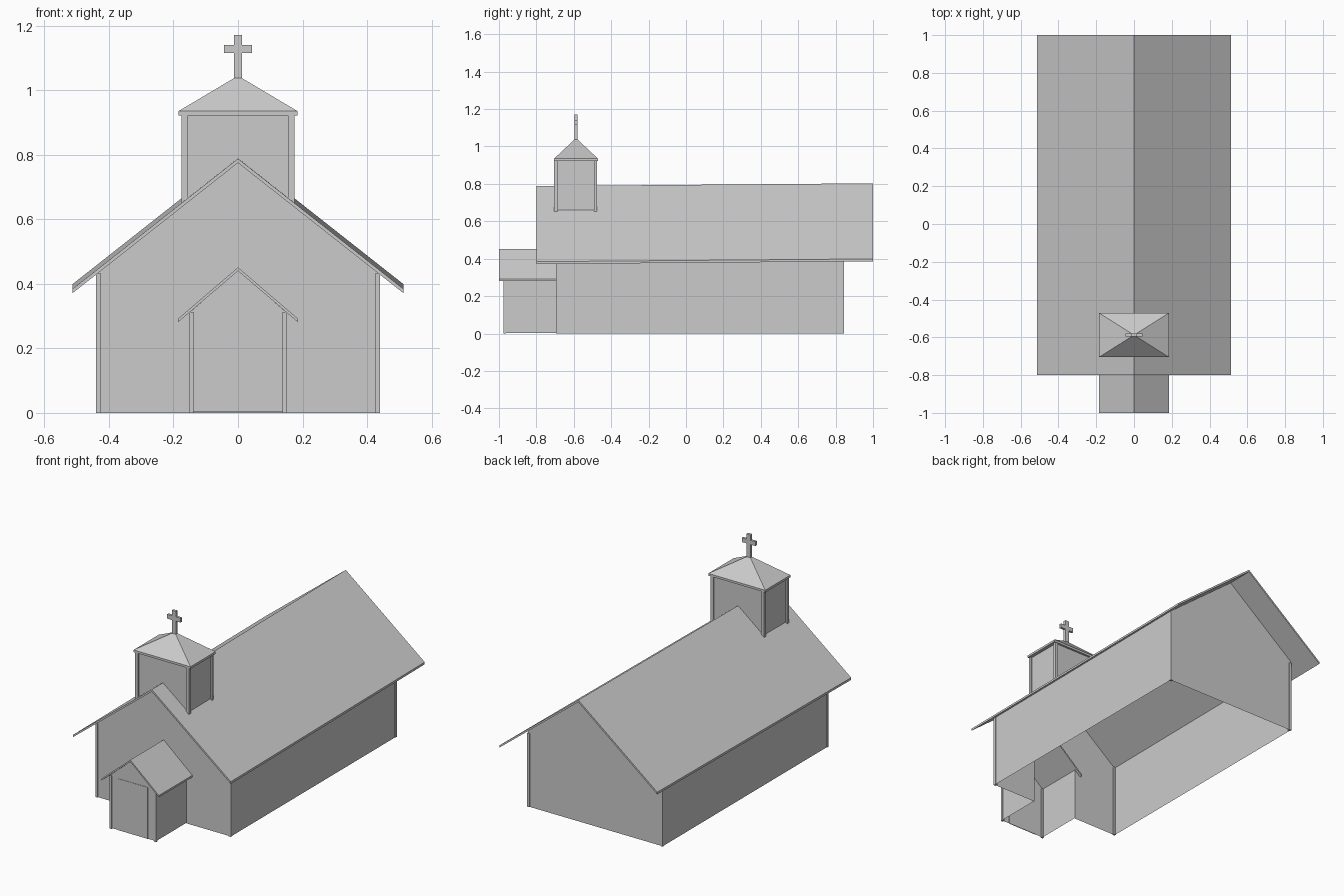
import bpy

if "Cube" in bpy.data.objects:
    bpy.data.objects.remove(bpy.data.objects["Cube"])


def mesh(name, verts, faces):
    me = bpy.data.meshes.new(name)
    me.from_pydata(verts, [], faces)
    me.update()
    ob = bpy.data.objects.new(name, me)
    bpy.context.collection.objects.link(ob)
    return ob


def box(name, x0, x1, y0, y1, z0, z1):
    v = [(x, y, z) for z in (z0, z1) for x, y in ((x0, y0), (x1, y0), (x1, y1), (x0, y1))]
    f = [(3, 2, 1, 0), (4, 5, 6, 7)] + [(i, (i + 1) % 4, (i + 1) % 4 + 4, i + 4) for i in range(4)]
    return mesh(name, v, f)


def gable_roof(name, w, y0, y1, ridge, eave, t, rise=0.0):
    # chevron section swept along y, the back end lifted by rise
    sec = [(-w, eave), (0, ridge), (w, eave), (w, eave - t), (0, ridge - t), (-w, eave - t)]
    v = [(x, y0, z) for x, z in sec] + [(x, y1, z + rise) for x, z in sec]
    f = [(i, i + 6, (i + 1) % 6 + 6, (i + 1) % 6) for i in range(6)]
    f += [(0, 1, 4, 5), (1, 2, 3, 4), (11, 10, 7, 6), (10, 9, 8, 7)]
    return mesh(name, v, f)


def wall_xz(name, outline, y, flip=False):
    idx = list(range(len(outline)))
    return mesh(name, [(x, y, z) for x, z in outline], [idx[::-1] if flip else idx])


def side_wall(name, x, y0, y1, z0, z1, z1_back=None):
    v = [(x, y0, z0), (x, y1, z0), (x, y1, z1_back or z1), (x, y0, z1)]
    return mesh(name, v, [(0, 1, 2, 3) if x > 0 else (3, 2, 1, 0)])


# nave walls, open underneath; the front has a gabled opening into the porch
front_outline = [(-.437, 0), (-.148, 0), (-.148, .313), (0, .441), (.148, .313), (.148, 0),
                 (.437, 0), (.437, .432), (0, .776), (-.437, .432)]
back_outline = [(-.437, 0), (.437, 0), (.437, .445), (0, .789), (-.437, .445)]
wall_xz("nave_front_wall", front_outline, -.69)
wall_xz("nave_back_wall", back_outline, .84, True)
for s, side in ((-1, "left"), (1, "right")):
    side_wall("nave_wall_" + side, s * .437, -.69, .84, 0, .432, .445)

# porch walls
porch_outline = [(-.148, .003), (.148, .003), (.148, .313), (0, .441), (-.148, .313)]
wall_xz("porch_front_wall", porch_outline, -.972)
for s, side in ((-1, "left"), (1, "right")):
    side_wall("porch_wall_" + side, s * .148, -.972, -.69, .003, .313)

# door panel almost flush with the porch front
box("door", -.095, .095, -.974, -.970, .003, .305)

# bell tower walls, notched over the ridge
tower_outline = [(-.165, .655), (0, .786), (.165, .655), (.165, .925), (-.165, .925)]
wall_xz("tower_front_wall", tower_outline, -.697)
wall_xz("tower_back_wall", tower_outline, -.483, True)
for s, side in ((-1, "left"), (1, "right")):
    side_wall("tower_wall_" + side, s * .165, -.697, -.483, .655, .925)


# corner posts, mirrored left and right
def posts(name, x0, x1, spans, z0, z1):
    for s, side in ((-1, "left"), (1, "right")):
        a, b = sorted((s * x0, s * x1))
        for i, (y0, y1) in enumerate(spans):
            box(f"{name}_{side}_{i + 1}", a, b, y0, y1, z0, z1)


posts("nave_post", .425, .44, [(-.695, -.68), (.83, .845)], 0, .432)
posts("porch_post", .138, .152, [(-.977, -.963)], 0, .312)
posts("tower_post", .155, .175, [(-.705, -.688), (-.493, -.475)], .652, .926)

# roofs
gable_roof("nave_roof", .513, -.80, 1.0, .788, .384, .013, .015)
gable_roof("porch_roof", .186, -1.0, -.675, .451, .292, .011)

# tower roof: thin lip and low pyramid
cx, cy, rx, ry = 0, -.588, .185, .117
ring = ((-rx, -ry), (rx, -ry), (rx, ry), (-rx, ry))
v = [(cx + x, cy + y, z) for z in (.922, .935) for x, y in ring] + [(cx, cy, 1.045)]
f = [(3, 2, 1, 0)]
for i in range(4):
    j = (i + 1) % 4
    f += [(i, j, j + 4, i + 4), (i + 4, j + 4, 8)]
mesh("tower_roof", v, f)

# cross
box("cross_upright", -.013, .013, cy - .008, cy + .008, 1.03, 1.172)
box("cross_arm", -.044, .044, cy - .007, cy + .007, 1.115, 1.14)
